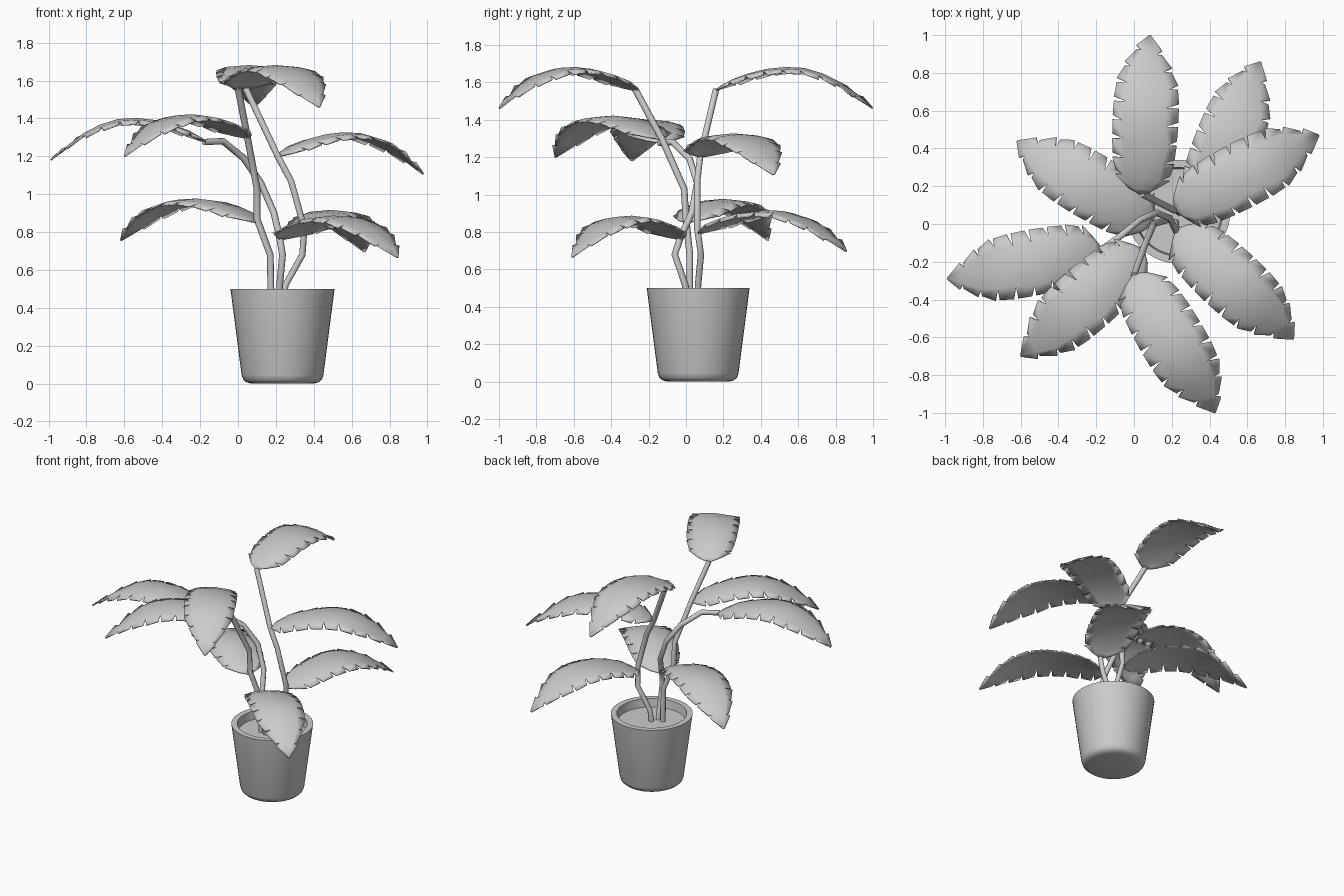
import bpy, bmesh, math
from mathutils import Vector

cube = bpy.data.objects.get("Cube")
if cube:
    bpy.data.objects.remove(cube, do_unlink=True)

grey = bpy.data.materials.new("plain grey")
grey.use_nodes = True
COLOUR = (0.6, 0.6, 0.6, 1)
grey.diffuse_color = COLOUR
grey.node_tree.nodes["Principled BSDF"].inputs["Base Color"].default_value = COLOUR


def add_object(name, data, location=(0, 0, 0)):
    obj = bpy.data.objects.new(name, data)
    obj.location = location
    bpy.context.collection.objects.link(obj)
    if not data.materials:
        data.materials.append(grey)
    return obj


def select_only(obj):
    bpy.ops.object.select_all(action='DESELECT')
    obj.select_set(True)
    bpy.context.view_layer.objects.active = obj


def smooth(obj, degrees):
    select_only(obj)
    bpy.ops.object.shade_smooth_by_angle(angle=math.radians(degrees))


def lathe(name, profile, location, sides=40):
    bm = bmesh.new()
    verts = [bm.verts.new((r, 0, z)) for r, z in profile]
    edges = [bm.edges.new(pair) for pair in zip(verts, verts[1:])]
    bmesh.ops.spin(bm, geom=verts + edges, cent=(0, 0, 0), axis=(0, 0, 1),
                   angle=math.tau, steps=sides)
    bmesh.ops.remove_doubles(bm, verts=bm.verts, dist=0.0005)
    bmesh.ops.recalc_face_normals(bm, faces=bm.faces)
    mesh = bpy.data.meshes.new(name)
    bm.to_mesh(mesh)
    bm.free()
    obj = add_object(name, mesh, location)
    smooth(obj, 40)


# Pot with a rounded foot and thick rim, filled with soil
lathe("pot", [(0, 0), (.165, 0), (.19, .006), (.207, .02), (.216, .045),
              (.275, .5), (.235, .5), (.225, .42), (0, .42)], (.235, .065, 0))
lathe("soil", [(0, .42), (.228, .42), (.228, .44), (0, .44)], (.235, .065, 0))


# Stems
def stem(name, points, radius=.018):
    curve = bpy.data.curves.new(name, 'CURVE')
    curve.dimensions = '3D'
    curve.bevel_depth = radius
    curve.bevel_resolution = 2
    curve.use_fill_caps = True
    line = curve.splines.new('POLY')
    line.points.add(len(points) - 1)
    for p, co in zip(line.points, points):
        p.co = (*co, 1)
    obj = add_object(name, curve)
    select_only(obj)
    bpy.ops.object.convert(target='MESH')
    smooth(bpy.context.object, 50)


stem("back_stem", [(.24, .06, .43), (.25, .065, .52), (.34, .08, .68), (.35, .06, .82),
                   (.28, .06, 1.07), (.21, .075, 1.2), (.04, .16, 1.56)])
stem("front_stem", [(.175, .02, .43), (.17, .02, .68), (.1, 0, .87), (.1, -.01, 1.03),
                    (.05, -.13, 1.3), (0, -.27, 1.56)])
stem("side_stem", [(.22, .01, .43), (.22, -.005, .52), (.235, -.06, .68), (.22, -.03, .77),
                   (.19, .03, .9), (.12, .06, 1.06), (.03, .02, 1.19),
                   (-.08, -.07, 1.28), (-.18, -.14, 1.275)])

# Leaf outline: distance along the rib, half width and rib height
OUTLINE = [(0, .012, 0), (.03, .07, .022), (.09, .145, .055), (.18, .165, .088),
           (.28, .172, .112), (.38, .175, .122), (.48, .173, .117), (.58, .163, .087),
           (.67, .125, .042), (.76, .068, -.025), (.85, .004, -.095)]


def leaf_mesh():
    bm = bmesh.new()
    rib = [bm.verts.new((s, 0, z)) for s, w, z in OUTLINE]
    last = len(OUTLINE) - 1
    for side in (-1, 1):
        notches, edges = [], []
        for i, (s, w, z) in enumerate(OUTLINE):
            cut = 2 <= i < last
            shift = side * .012 if cut else 0
            depth = .62 if (i + side) % 3 else .72
            notches.append(bm.verts.new((s + shift, side * w * depth, z - .01 * w / .17)))
            gap = .012 if cut else 0
            edges.append([bm.verts.new((s + shift + .012 * cut + g, side * w,
                                        z - .028 * w / .17)) for g in (-gap, gap)])
        for i in range(last):
            for quad in ((rib[i], rib[i + 1], notches[i + 1], notches[i]),
                         (notches[i], notches[i + 1], edges[i + 1][0], edges[i][1])):
                bm.faces.new(quad if side > 0 else quad[::-1])
    bmesh.ops.remove_doubles(bm, verts=bm.verts, dist=0.0001)
    loose = [v for v in bm.verts if not v.link_faces]
    bmesh.ops.delete(bm, geom=loose, context='VERTS')
    mesh = bpy.data.meshes.new("leaf")
    bm.to_mesh(mesh)
    bm.free()
    return mesh


# Leaves: base point and the tip the rib points at
LEAVES = {
    "top_back_leaf": ((.04, .155, 1.56), (.085, 1)),
    "top_front_leaf": ((0, -.265, 1.56), (.43, -1)),
    "middle_left_leaf": ((.215, .075, 1.205), (.98, .47)),
    "middle_front_leaf": ((.05, -.135, 1.3), (-.6, -.7)),
    "middle_right_leaf": ((-.17, -.135, 1.28), (-.99, -.29)),
    "low_right_leaf": ((.1, 0, .855), (-.62, .44)),
    "low_back_leaf": ((.345, .065, .795), (.67, .86)),
    "low_front_leaf": ((.225, -.03, .765), (.845, -.61)),
}
shape = leaf_mesh()
for name, (base, tip) in LEAVES.items():
    leaf = add_object(name, shape.copy(), base)
    reach = Vector(tip) - Vector(base[:2])
    leaf.rotation_euler.z = math.atan2(reach.y, reach.x)
    leaf.scale.x = reach.length / OUTLINE[-1][0]
    smooth(leaf, 35)
    thick = leaf.modifiers.new("thickness", 'SOLIDIFY')
    thick.thickness = .008
